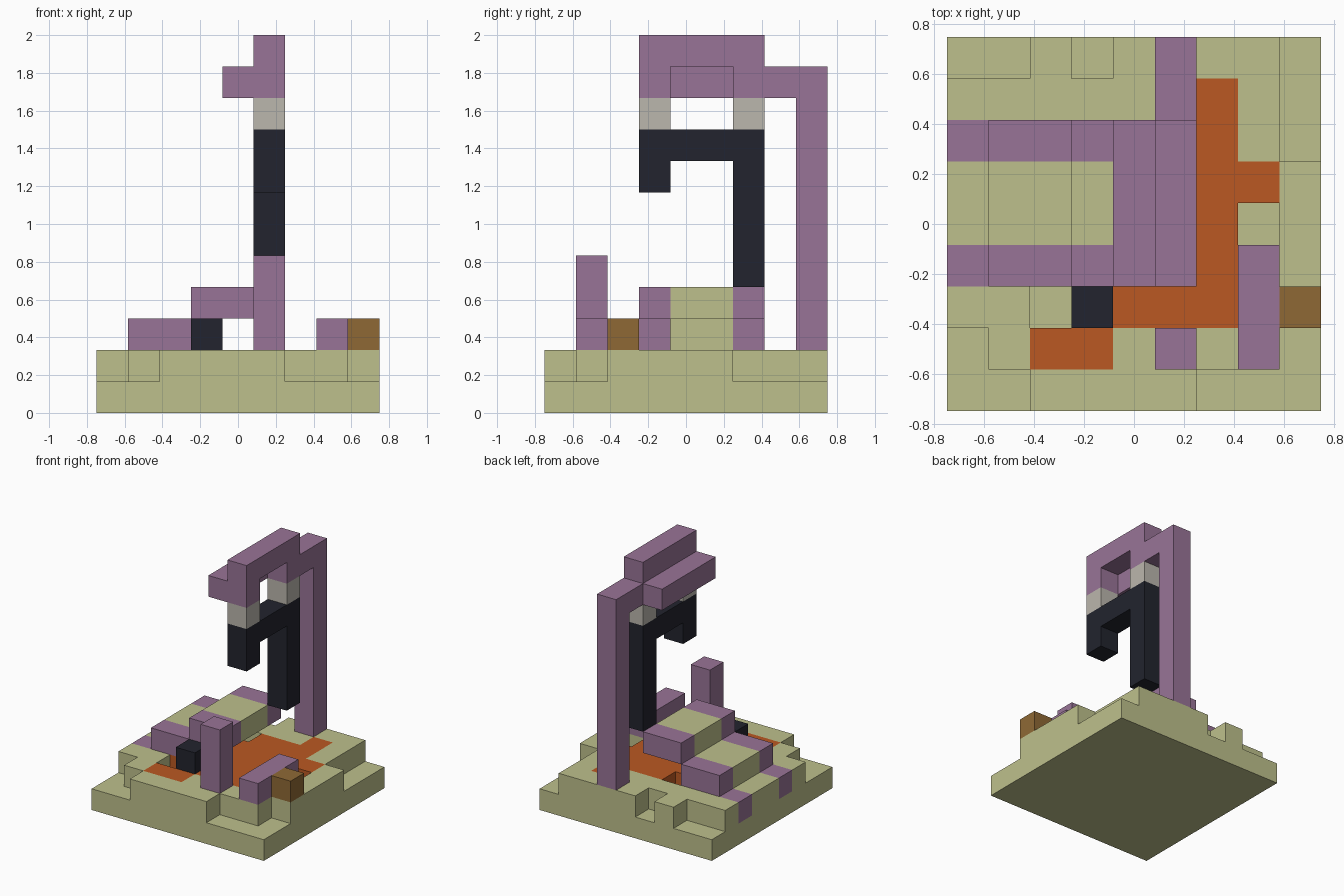
import bpy, bmesh
from mathutils import Vector

cube = bpy.data.objects.get("Cube")
if cube:
    bpy.data.objects.remove(cube, do_unlink=True)

UNIT = 1 / 6
HALF = 4.5


def material(name, rgb):
    lin = [((c / 255 + 0.055) / 1.055) ** 2.4 for c in rgb] + [1]
    m = bpy.data.materials.new(name)
    m.use_nodes = True
    m.diffuse_color = lin
    m.node_tree.nodes["Principled BSDF"].inputs["Base Color"].default_value = lin
    return m


khaki = material("khaki", (190, 192, 140))
purple = material("purple", (153, 116, 151))
black = material("black", (34, 36, 46))
orange = material("orange", (187, 89, 34))
brown = material("brown", (143, 105, 53))
grey = material("pale_grey", (187, 183, 173))

cells = {}


def block(part, mat, xs, ys, zs):
    """Fill inclusive ranges of grid cells; later blocks replace earlier ones."""
    for x in range(xs[0], xs[1] + 1):
        for y in range(ys[0], ys[1] + 1):
            for z in range(zs[0], zs[1] + 1):
                cells[x, y, z] = (part, mat)


def carve(xs, ys, z):
    for x in range(xs[0], xs[1] + 1):
        for y in range(ys[0], ys[1] + 1):
            cells.pop((x, y, z), None)


# Ground slab with an uneven upper terrace
block("ground", khaki, (0, 8), (0, 8), (0, 1))
carve((0, 1), (0, 0), 1)
carve((0, 0), (1, 1), 1)
carve((6, 8), (0, 0), 1)
carve((8, 8), (1, 1), 1)
carve((8, 8), (6, 8), 1)
carve((0, 1), (8, 8), 1)
carve((3, 3), (8, 8), 1)

# Orange path set into the terrace
block("path", orange, (2, 5), (3, 6), (1, 1))
block("path", orange, (6, 6), (2, 7), (1, 1))
block("path", orange, (4, 5), (2, 2), (1, 1))
block("path", orange, (2, 3), (1, 1), (1, 1))
block("path", orange, (7, 7), (5, 5), (1, 1))

# Small pits
carve((2, 2), (2, 2), 1)
carve((7, 7), (4, 4), 1)
carve((3, 3), (6, 6), 1)

# Stepped mound with purple bands along both sides
for xs, z in (((0, 0), 1), ((1, 2), 2), ((3, 4), 3)):
    block("mound", khaki, xs, (4, 5), (z, z))
    for y in (3, 6):
        block("mound_bands", purple, xs, (y, y), (z, z))

# Loose blocks around the mound
block("front_post", purple, (5, 5), (1, 1), (2, 4))
block("side_bar", purple, (7, 7), (1, 3), (2, 2))
block("brown_block", brown, (8, 8), (2, 2), (2, 2))
block("black_block", black, (3, 3), (2, 2), (2, 2))

# Tall post and overhead beams
block("tall_post", purple, (5, 5), (8, 8), (2, 10))
block("post_link", purple, (5, 5), (7, 7), (10, 10))
block("top_beam", purple, (5, 5), (3, 6), (11, 11))
block("side_beam", purple, (4, 4), (3, 6), (10, 10))

# Hanging hook: beam ends, pale joints, black arms
for y in (3, 6):
    block("beam_ends", purple, (5, 5), (y, y), (10, 10))
    block("joints", grey, (5, 5), (y, y), (9, 9))
block("hook", black, (5, 5), (3, 6), (8, 8))
block("hook", black, (5, 5), (3, 3), (7, 7))
block("hook", black, (5, 5), (6, 6), (4, 7))


def build(part, mat):
    """Make one object from the exposed cell faces of a part."""
    bm = bmesh.new()
    for cell, (name, _) in cells.items():
        if name != part:
            continue
        for axis in range(3):
            for side in (-1, 1):
                near = list(cell)
                near[axis] += side
                if tuple(near) in cells:
                    continue
                centre = Vector(cell) + Vector((0.5, 0.5, 0.5))
                n, u, v = Vector(), Vector(), Vector()
                n[axis] = side / 2
                u[(axis + 1) % 3] = side / 2
                v[(axis + 2) % 3] = 0.5
                corners = (-u - v, u - v, u + v, v - u)
                bm.faces.new([bm.verts.new(
                    (centre + n + c - Vector((HALF, HALF, 0))) * UNIT) for c in corners])
    bmesh.ops.remove_doubles(bm, verts=bm.verts[:], dist=0.001)
    mesh = bpy.data.meshes.new(part)
    bm.to_mesh(mesh)
    bm.free()
    mesh.materials.append(mat)
    bpy.context.scene.collection.objects.link(bpy.data.objects.new(part, mesh))


for part, mat in dict(cells.values()).items():
    build(part, mat)
